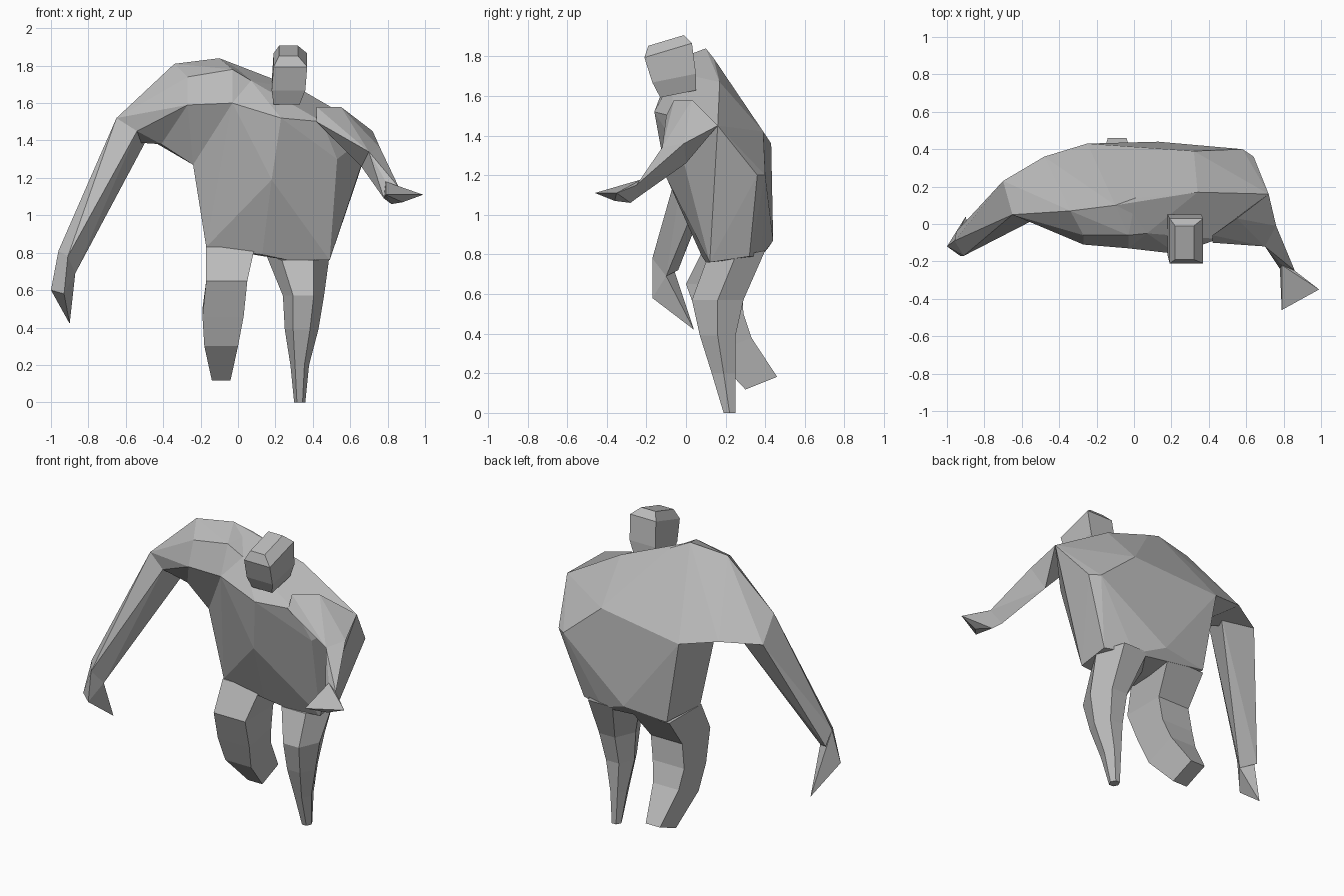
import bpy
import bmesh
import math
from mathutils import Vector

UNIT = 0.01  # part sizes below are given in hundredths

default_cube = bpy.data.objects.get("Cube")
if default_cube:
    bpy.data.objects.remove(default_cube, do_unlink=True)

clay = bpy.data.materials.new("grey_clay")
clay.use_nodes = True
grey = (0.5, 0.5, 0.5, 1)
clay.diffuse_color = grey
clay.node_tree.nodes["Principled BSDF"].inputs["Base Color"].default_value = grey


def finish(name, bm):
    """Turn a bmesh into a flat shaded, grey object."""
    bmesh.ops.recalc_face_normals(bm, faces=bm.faces)
    mesh = bpy.data.meshes.new(name)
    bm.to_mesh(mesh)
    bm.free()
    mesh.materials.append(clay)
    part = bpy.data.objects.new(name, mesh)
    bpy.context.collection.objects.link(part)
    return part


def facet(name, corners):
    """Faceted solid stretched tightly over its corners."""
    bm = bmesh.new()
    for corner in corners:
        bm.verts.new(Vector(corner) * UNIT)
    result = bmesh.ops.convex_hull(bm, input=bm.verts)
    spare = set(result["geom_interior"]) | set(result["geom_unused"])
    loose = [v for v in spare if isinstance(v, bmesh.types.BMVert)]
    bmesh.ops.delete(bm, geom=loose, context="VERTS")
    bmesh.ops.dissolve_limit(bm, angle_limit=math.radians(4),
                             verts=bm.verts, edges=bm.edges)
    return finish(name, bm)


def loft(name, sides, rings):
    """Skin of rings: centre, half width, half depth, slope along y."""
    bm = bmesh.new()
    loops = []
    start = math.pi / sides - math.pi / 2
    flat = math.cos(math.pi / sides)
    widest = max(math.cos(start + math.tau * i / sides) for i in range(sides))
    for (x, y, z), width, depth, slope in rings:
        loop = []
        for i in range(sides):
            angle = start + math.tau * i / sides
            dx = math.cos(angle) * width / widest
            dy = math.sin(angle) * depth / flat
            loop.append(bm.verts.new(Vector((x + dx, y + dy, z + dy * slope)) * UNIT))
        loops.append(loop)
    for low, high in zip(loops, loops[1:]):
        for i in range(sides):
            j = (i + 1) % sides
            bm.faces.new((low[i], low[j], high[j], high[i]))
    bm.faces.new(loops[0])
    bm.faces.new(loops[-1])
    return finish(name, bm)


# Corners shared by neighbouring parts
hump = [(-10, 10, 184), (1, 14, 179), (7, -5, 172)]
chest_side = [(-3, -13, 160), (-24, 5, 127), (-25, 43, 136)]
spine = (32, 39, 142)
left_shoulder = [(72, 16, 145), (45, -8, 150)]
right_shoulder = [(-34, 7, 181), (-27, -6, 174), (-27, -11, 159), (-48, 36, 141), (-41, 8, 138)]
right_elbow = [(-65, 5, 152), (-70, 23, 140), (-48, 20, 142), (-54, 2, 145)]
right_wrist = [(-96, -9, 81), (-91, -17, 78), (-87, -10, 69)]
left_elbow = [(76, -1, 136), (70, -12, 134), (66, 0, 126)]
left_wrist = [(86, -25, 115), (79, -22, 118), (78, -24, 109)]

# Body
hips = [(-17, 10, 83), (13, 8, 79), (27, 10, 76), (49, 12, 76),
        (49, 32, 79), (32, 38, 79), (13, 44, 87), (-16, 42, 84)]
belly = [(18, -10, 119), (53, -2, 130), (64, 36, 120), (58, 40, 120), (-20, 20, 107)]
collar = [(23, -16, 152), (34, 17, 167)]
facet("torso", hips + belly + collar + hump + chest_side + left_shoulder + [spine])

# Heavy raised arm
facet("right_shoulder", right_shoulder + hump + chest_side + [spine, (-3, -6, 178)])
facet("right_upper_arm", right_shoulder + right_elbow)
facet("right_forearm", right_elbow + right_wrist + [(-95, -4, 72)])
facet("right_hand", right_wrist + [(-100, -12, 60), (-93, -17, 58), (-90, 4, 42)])

# Small forward arm
cap = [(42, -10, 150), (42, -6, 158), (55, 3, 158)]
facet("left_upper_arm", cap + left_shoulder + left_elbow)
facet("left_forearm", left_elbow + left_wrist)
facet("left_hand", left_wrist + [(79, -46, 111), (99, -35, 111), (82, -28, 106), (88, -36, 107)])

# Legs
loft("left_leg", 6, [
    ((32, 25, 79), 17, 15, 0.2),
    ((35, 16, 57), 11, 13, 0),
    ((34, 16, 39), 9, 9, 0),
    ((33, 19, 20), 5, 6, 0),
    ((33, 22, 0), 3, 3, 0),
])
loft("right_leg", 4, [
    ((-4, 25, 83), 13, 16, 0),
    ((-6, 14, 65), 11, 14, 0),
    ((-8, 18, 48), 11, 11, 0.2),
    ((-9, 23, 34), 9, 10, 0.4),
    ((-9, 38, 15), 5, 8, 0.4),
])

# Head
loft("head", 4, [
    ((26, -4, 161), 7, 9, 0.2),
    ((27, -6, 169), 9, 11, 0.2),
    ((28, -9, 183), 9, 12, 0.3),
    ((27, -10, 188), 5, 9, 0.3),
])
